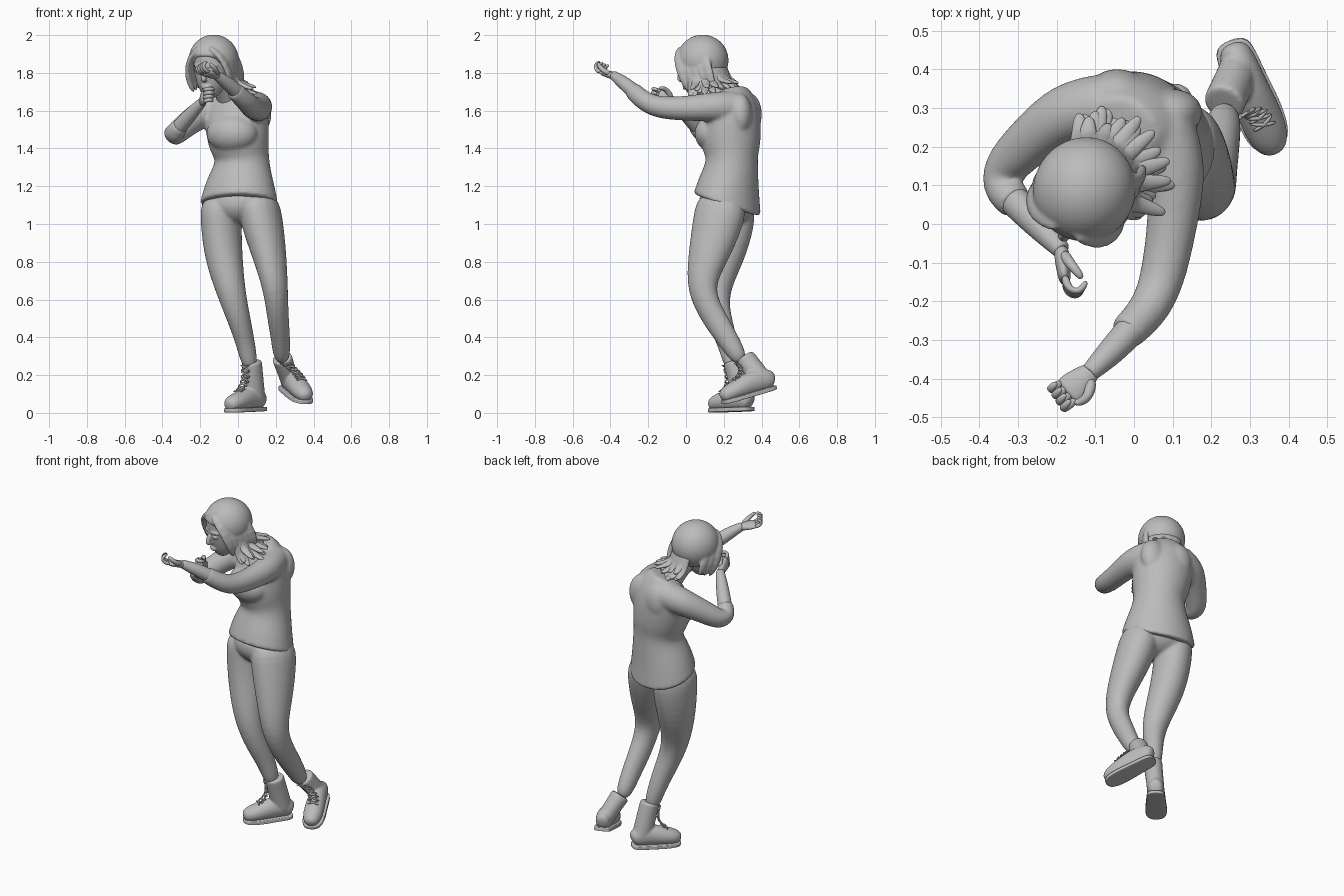
import bpy, bmesh, random
from math import sin, cos, pi, radians
from mathutils import Vector, Matrix, Euler

default_cube = bpy.data.objects.get("Cube")
if default_cube:
    bpy.data.objects.remove(default_cube, do_unlink=True)

grey = bpy.data.materials.new("plain grey")
grey.use_nodes = True
grey.diffuse_color = (.5, .5, .5, 1)
for node in grey.node_tree.nodes:
    if node.type == 'BSDF_PRINCIPLED':
        node.inputs["Base Color"].default_value = (.5, .5, .5, 1)

X, Y, Z = Vector((1, 0, 0)), Vector((0, 1, 0)), Vector((0, 0, 1))
BODY_TURN = Euler((0, 0, radians(-20)))
BODY_SIDE = X.copy()
BODY_SIDE.rotate(BODY_TURN)
HEAD = Matrix.LocRotScale(Vector((-.13, .085, 1.855)),
                          Euler((radians(10), 0, radians(-24))), None)


def mix(first, second, t):
    return tuple(a + (b - a) * t for a, b in zip(first, second))


def loft(bm, rows, side, sides=14, crisp=False):
    """Skin elliptical rings (x, y, z, half width, half depth) along a path."""
    rows = [tuple(row) for row in rows]
    if crisp:
        rows.insert(1, mix(rows[0], rows[1], .08))
        rows.insert(-1, mix(rows[-1], rows[-2], .08))
    points = [Vector(row[:3]) for row in rows]
    last = len(rows) - 1
    rings = []
    for i, row in enumerate(rows):
        along = (points[min(i + 1, last)] - points[max(i - 1, 0)]).normalized()
        wide = (side - along * side.dot(along)).normalized()
        deep = along.cross(wide)
        angles = [2 * pi * k / sides for k in range(sides)]
        rings.append([bm.verts.new(points[i] + wide * row[3] * cos(a) + deep * row[-1] * sin(a))
                      for a in angles])
    for low, high in zip(rings, rings[1:]):
        for k in range(sides):
            m = (k + 1) % sides
            bm.faces.new((low[k], low[m], high[m], high[k]))
    bm.faces.new(rings[0][::-1])
    bm.faces.new(rings[-1])


def ball(bm, centre, radii, turn=None):
    place = Matrix.LocRotScale(Vector(centre), turn, Vector(radii))
    bmesh.ops.create_uvsphere(bm, u_segments=28, v_segments=16, radius=1, matrix=place)


def finish(name, bm, subdivide=1, voxel=0, matrix=None, relax_steps=4):
    """Turn the bmesh into a smooth grey object, optionally fused by remeshing."""
    if matrix:
        bmesh.ops.transform(bm, matrix=matrix, verts=bm.verts[:])
    bmesh.ops.recalc_face_normals(bm, faces=bm.faces[:])
    for face in bm.faces:
        face.smooth = True
    mesh = bpy.data.meshes.new(name)
    bm.to_mesh(mesh)
    bm.free()
    mesh.materials.append(grey)
    obj = bpy.data.objects.new(name, mesh)
    bpy.context.collection.objects.link(obj)
    subsurf = obj.modifiers.new("round", 'SUBSURF')
    subsurf.levels = subsurf.render_levels = subdivide
    if voxel:
        fuse = obj.modifiers.new("fuse", 'REMESH')
        fuse.mode = 'VOXEL'
        fuse.voxel_size = voxel
        fuse.use_smooth_shade = True
        relax = obj.modifiers.new("relax", 'SMOOTH')
        relax.factor, relax.iterations = .5, relax_steps


# Shirt: loose torso with a hem that drops at the back, bust, shoulder blades and sleeves
bm = bmesh.new()
loft(bm, [(.005, .218, 1.1, .216, .177), (.01, .226, 1.2, .193, .16), (.02, .24, 1.29, .158, .143),
          (.022, .244, 1.355, .143, .136), (.006, .235, 1.415, .162, .16), (-.003, .24, 1.5, .172, .158),
          (-.008, .25, 1.57, .174, .147), (-.015, .262, 1.65, .165, .118), (-.03, .25, 1.71, .09, .075)],
     BODY_SIDE, 20, True)
for v in bm.verts:
    if v.co.z < 1.33:
        v.co.z -= (1.34 - v.co.z) * 1.1 * (v.co.y - .218)
front = BODY_SIDE.cross(Z)
chest = Vector((-.005, .225, 1.48))
ball(bm, chest + front * .075, (.142, .105, .105), BODY_TURN)
for s in (-1, 1):
    ball(bm, chest - front * .095 + BODY_SIDE * s * .075 + Z * .1, (.08, .062, .11))
loft(bm, [(.07, .26, 1.62, .088), (.115, .14, 1.622, .08), (.1, 0, 1.61, .067), (.073, -.155, 1.615, .06),
          (.035, -.23, 1.656, .054), (-.024, -.286, 1.71, .048)], Z, 14, True)
loft(bm, [(-.07, .305, 1.62, .088), (-.18, .295, 1.595, .08), (-.275, .21, 1.525, .067), (-.343, .14, 1.465, .06),
          (-.342, .09, 1.472, .056), (-.304, .053, 1.524, .047)], Z, 14, True)
finish("shirt", bm, 2, .009, relax_steps=9)

# Trousers: pelvis and two bent legs
bm = bmesh.new()
ball(bm, (.005, .22, 1.11), (.18, .15, .12), BODY_TURN)
loft(bm, [(.1, .2, 1.16, .11, .145), (.128, .168, 1, .112, .14), (.17, .115, .82, .088, .11),
          (.2, .07, .65, .065, .075), (.212, .15, .5, .056, .069), (.225, .215, .4, .051, .06),
          (.235, .3, .26, .045, .047)], BODY_SIDE, 16)
loft(bm, [(-.09, .235, 1.16, .11, .14), (-.09, .235, 1, .107, .138), (-.077, .2, .82, .102, .112),
          (-.035, .145, .63, .077, .076), (.01, .18, .48, .06, .068), (.042, .225, .36, .05, .054),
          (.07, .25, .22, .042, .045)], BODY_SIDE, 16)
finish("trousers", bm, 2, .009)

# Forearms and neck
for name, rows in {
    "left_forearm": [(.01, -.255, 1.685, .042), (-.058, -.33, 1.748, .038), (-.118, -.388, 1.79, .024)],
    "right_forearm": [(-.33, .08, 1.49, .042), (-.25, 0, 1.582, .039), (-.185, -.07, 1.65, .024)],
    "neck": [(-.03, .25, 1.62, .075), (-.065, .19, 1.7, .056), (-.11, .12, 1.79, .055)],
}.items():
    bm = bmesh.new()
    loft(bm, rows, X if name == "neck" else Z, 14, True)
    finish(name, bm, 2)


def hand(name, wrist, reach, palm, thumb_side):
    """Cupped hand: palm, four curled fingers and a thumb."""
    wrist, reach, palm = Vector(wrist), Vector(reach).normalized(), Vector(palm)
    palm = (palm - reach * palm.dot(reach)).normalized()
    across = reach.cross(palm) * thumb_side

    def spot(d, a, p, *radii):
        return (*(wrist + reach * d + across * a + palm * p), *radii)

    bm = bmesh.new()
    loft(bm, [spot(-.01, 0, 0, .024, .02), spot(.03, 0, 0, .034, .021), spot(.07, 0, 0, .043, .018),
              spot(.092, 0, 0, .038, .013)], across)
    for k in range(4):
        a = (k - 1.5) * .02
        size = 1 + .08 * k
        loft(bm, [spot(.08, a, 0, .013), spot(.08 + .033 * size, a, .006, .012),
                  spot(.08 + .043 * size, a, .028 * size, .0115), spot(.08 + .018 * size, a, .046 * size, .009)],
             across, 8)
    loft(bm, [spot(.015, .015, .005, .017), spot(.05, .045, .015, .015), spot(.078, .05, .032, .013),
              spot(.1, .042, .046, .009)], palm, 8)
    finish(name, bm, 2)


hand("left_hand", (-.108, -.38, 1.784), (-.76, -.64, .18), (-.1, .1, 1), -1)
hand("right_hand", (-.188, -.066, 1.648), (.1, -.9, .3), (.9, .1, 0), 1)


def boot(side_name, heel, toe, top):
    """Ankle boot: rounded upper, leaning shaft, thin sole and crossed laces."""
    heel, toe, top = Vector(heel), Vector(toe), Vector(top)
    length = (toe - heel).length
    along = (toe - heel).normalized()
    side = along.cross(Z).normalized()
    up = side.cross(along)
    rows = [(0, .032, .08), (.1, .048, .12), (.35, .05, .135), (.6, .058, .112), (.85, .056, .092), (1, .03, .062)]

    def place(t, lift):
        return heel + along * t * length + up * lift

    bm = bmesh.new()
    loft(bm, [(*place(t, h / 2 + .005), w, h / 2) for t, w, h in rows], side, 16)
    ankle = place(.2, .06)
    loft(bm, [(*ankle, .05, .058), (*ankle.lerp(top, .5), .051, .058), (*top, .055, .055)], side, 16, True)
    finish(side_name + "_boot", bm, 2, .006)

    bm = bmesh.new()
    outline = [place(t, 0) + side * (w + .004) for t, w, h in rows]
    outline += [place(t, 0) - side * (w + .004) for t, w, h in reversed(rows)]
    base = bm.faces.new([bm.verts.new(p) for p in outline])
    for lift in (.005, .016, .005):
        raised = bmesh.ops.extrude_face_region(bm, geom=[base])["geom"]
        bmesh.ops.translate(bm, vec=up * lift, verts=[g for g in raised if isinstance(g, bmesh.types.BMVert)])
        base = next(g for g in raised if isinstance(g, bmesh.types.BMFace))
    finish(side_name + "_sole", bm, 2)

    bm = bmesh.new()
    start, bend, end = top + along * .054 - up * .02, place(.42, .138), place(.7, .108)
    steps = [start.lerp(bend, i / 6).lerp(bend.lerp(end, i / 6), i / 6) for i in range(7)]
    for low, high in zip(steps, steps[1:]):
        for s in (-1, 1):
            bulge = low.lerp(high, .5) + (along + up) * .008
            loft(bm, [(*(low - side * s * .034), .006), (*bulge, .006), (*(high + side * s * .034), .006)], up, 6)
    finish(side_name + "_laces", bm)


boot("left", (.247, .478, .125), (.362, .193, .042), (.232, .31, .295))
boot("right", (.132, .347, .008), (-.055, .13, 0), (.072, .25, .275))

# Face: head shape, nose, eyelids, brow and lips in the head's own frame
bm = bmesh.new()
loft(bm, [(0, -.085, -.172, .024, .02), (0, -.068, -.152, .052, .052), (0, -.05, -.11, .078, .078),
          (0, -.03, -.04, .094, .1), (0, -.02, .04, .1, .105), (0, 0, .11, .07, .085)], X, 18)
loft(bm, [(0, -.12, -.01, .011), (0, -.142, -.052, .014), (0, -.146, -.066, .019, .014), (0, -.125, -.078, .014)], X, 10)
for s in (-1, 1):
    ball(bm, (s * .037, -.112, -.025), (.021, .014, .012))
    loft(bm, [(s * .012, -.124, -.002, .009), (s * .04, -.118, .004, .01), (s * .07, -.095, -.004, .008)], Z, 8)
for z in (-.106, -.118):
    ball(bm, (0, -.116, z), (.028, .014, .008))
finish("face", bm, 2, .005, HEAD)

# Hair: a shell cut away over the face, fused with locks that frame it
bm = bmesh.new()
ball(bm, (0, .005, .01), (.134, .14, .137))
cut = bmesh.ops.bisect_plane(bm, geom=bm.verts[:] + bm.edges[:] + bm.faces[:],
                             plane_co=(0, -.075, 0), plane_no=(0, -1, -.8), clear_outer=True)
rim = [g for g in cut["geom_cut"] if isinstance(g, bmesh.types.BMEdge)]
bmesh.ops.edgeloop_fill(bm, edges=rim)
for s, locks in ((-1, 3), (1, 5)):
    for k in range(locks):
        y = k * .036
        fall = -.155 - k * .004 * s
        loft(bm, [(s * .02, y - .1, .105 + k * .004, .016, .014), (s * .092, y - .092, .05, .034, .018),
                  (s * .12, y - .07, -.04, .034, .018), (s * .118, y - .06, fall * .68, .028, .016),
                  (s * .1, y - .05, fall, .009, .008)], Y, 8)
finish("hair", bm, 1, .006, HEAD)

# Loose locks swept over the back and left shoulder
random.seed(4)
bm = bmesh.new()
for i in range(30):
    angle = -.2 + i * .08
    out = Vector((cos(angle), sin(angle), 0))
    drop = random.uniform(-.2, -.14)
    flare = random.uniform(.16, .23)
    loft(bm, [(*(out * .108 - Z * .02), .03, .016), (*(out * .118 - Z * .08), .029, .018),
              (*(out * .13 + Z * drop * .8), .026, .016), (*(out * flare * .95 + Z * drop * .97), .017, .01),
              (*(out * flare + Z * drop), .005, .004)], Z.cross(out), 8)
finish("back_locks", bm, 2, matrix=HEAD)
